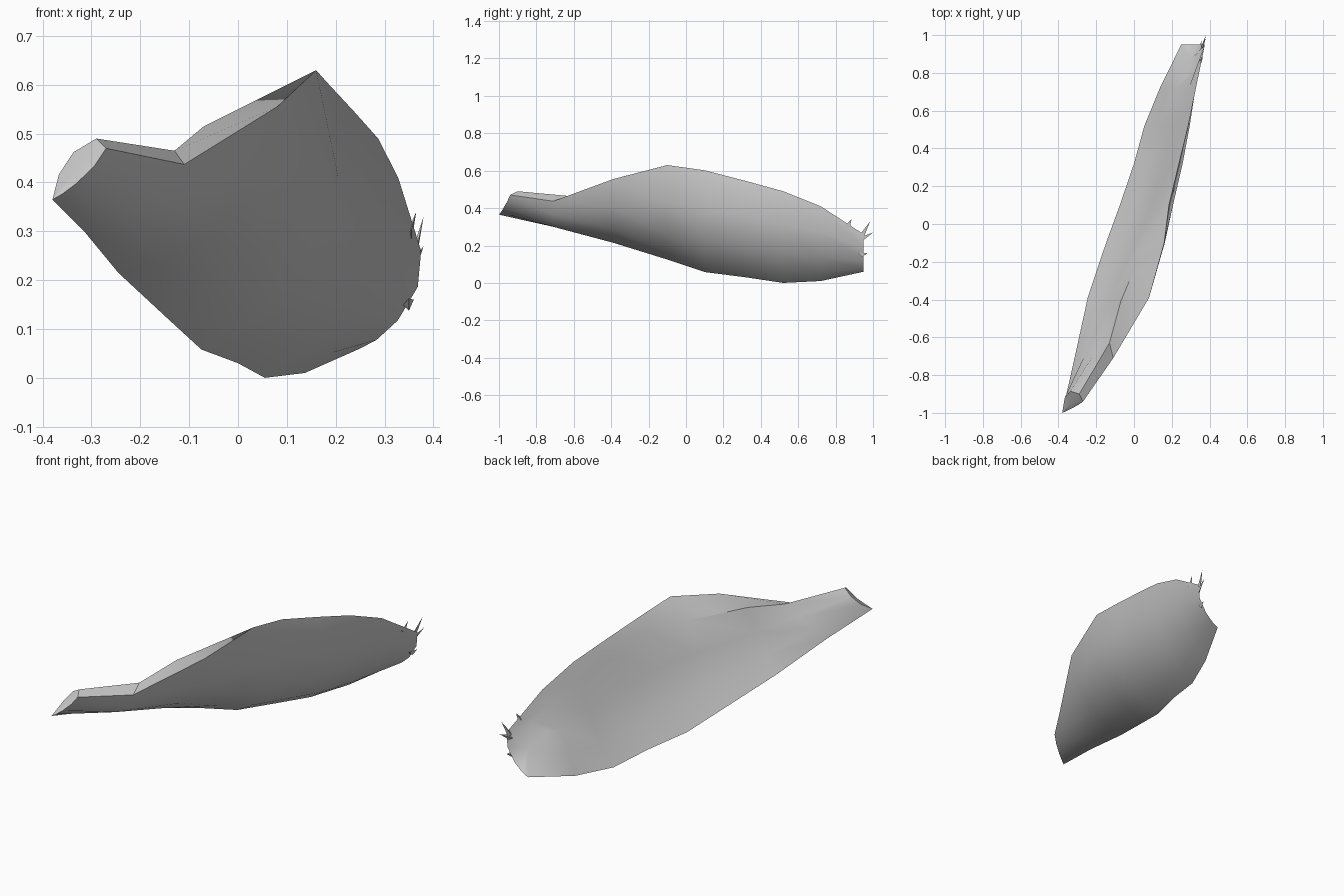
import bpy, math
from mathutils import Vector

if "Cube" in bpy.data.objects:
    bpy.data.objects.remove(bpy.data.objects["Cube"])

# Stations along the shard: y, ridge (x,z), inner rim (x,z), lower edge (x,z),
# outer bulge, inner hollow, y shifts of ridge, inner rim and inner face
ROWS = [
    (-1.00, -.27, .47, -.29, .49, -.38, .365, .01, -.022, .06, .10, .05),
    (-0.71, -.11, .437, -.13, .465, -.315, .30, .04, .005, 0, .08, 0),
    (-0.39, .08, .555, -.07, .515, -.245, .215, .085, .01, 0, -.02, 0),
    (-0.10, .16, .63, .06, .53, -.148, .125, .11, .022, 0, 0, 0),
    (0.10, .185, .602, .14, .52, -.075, .058, .11, .025, 0, 0, 0),
    (0.32, .238, .545, .20, .45, .00, .03, .10, .025, 0, 0, 0),
    (0.52, .287, .49, .25, .38, .055, .0, .085, .015, 0, 0, 0),
    (0.72, .328, .41, .29, .34, .137, .01, .06, -.01, 0, 0, 0),
    (0.95, .375, .26, .33, .28, .25, .06, .035, -.04, 0, -.14, -.09),
]


def section(row):
    """Closed loop: down the outer face, then up the inner face."""
    y, tx, tz, lx, lz, bx, bz, out, hollow, ty, ly, my = row
    top, rim, low = Vector((tx, y + ty, tz)), Vector((lx, y + ly, lz)), Vector((bx, y, bz))
    d = low - top
    n = Vector((-d.z, 0, d.x)).normalized()
    pts = [top]
    pts += [top.lerp(low, t) + n * out * k for t, k in ((.28, .95), (.62, 1), (.86, .55))]
    pts.append(low)
    pts += [low.lerp(rim, t) + n * hollow * k + Vector((0, my, 0))
            for t, k in ((.3, .9), (.65, 1))]
    pts.append(rim)
    return pts


def make(name, verts, faces):
    me = bpy.data.meshes.new(name)
    me.from_pydata([tuple(v) for v in verts], [], faces)
    ob = bpy.data.objects.new(name, me)
    bpy.context.collection.objects.link(ob)
    return ob


# Main curved shard, lofted through the stations
loops = [section(r) for r in ROWS]
n = len(loops[0])
verts = [p for l in loops for p in l]
faces = []
for i in range(len(loops) - 1):
    for j in range(n):
        k = (j + 1) % n
        faces.append((i * n + j, i * n + k, (i + 1) * n + k, (i + 1) * n + j))
# End caps as fans: blunt front tip, sunken broken rear
for loop, base, depth in ((loops[0], 0, 0), (loops[-1], (len(loops) - 1) * n, -.02)):
    c = sum(loop, Vector()) / n + Vector((0, depth, 0))
    verts.append(c)
    for j in range(n):
        f = (base + j, base + (j + 1) % n, len(verts) - 1)
        faces.append(f if base else f[::-1])
shard = make("shard_body", verts, faces)

bpy.context.view_layer.objects.active = shard
shard.select_set(True)
bpy.ops.object.mode_set(mode='EDIT')
bpy.ops.mesh.select_all(action='SELECT')
bpy.ops.mesh.normals_make_consistent(inside=False)
bpy.ops.object.mode_set(mode='OBJECT')
bpy.ops.object.shade_smooth_by_angle(angle=math.radians(30))

# Small splinters on the torn rear edge: root, tip, root width
SPLINTERS = [((.365, .94, .25), (.38, .985, .33), .018),
             ((.355, .86, .29), (.365, .885, .34), .025),
             ((.365, .93, .23), (.38, 1.0, .27), .018),
             ((.35, .93, .15), (.36, .97, .16), .025)]
for i, (root, tip, w) in enumerate(SPLINTERS):
    r, t = Vector(root), Vector(tip)
    a, b, c = r + Vector((0, w / 2, -w / 2)), r + Vector((0, -w / 2, w / 2)), r + Vector((-.012, 0, 0))
    make(f"splinter_{i + 1}", (a, b, c, t), [(0, 1, 2), (0, 3, 1), (1, 3, 2), (2, 3, 0)])
